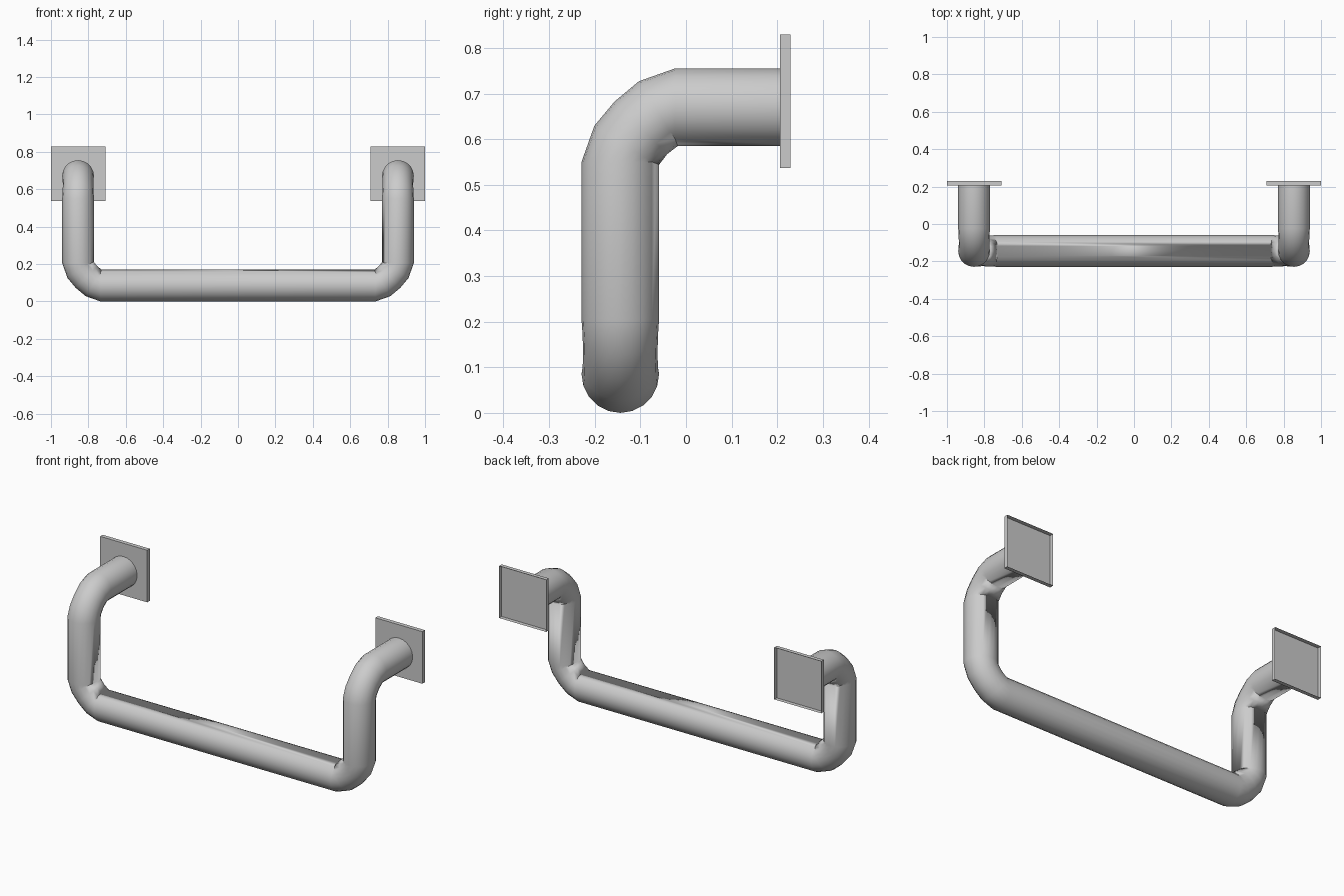
import bpy, bmesh, math
from mathutils import Vector

if "Cube" in bpy.data.objects:
    bpy.data.objects.remove(bpy.data.objects["Cube"])

R, BEND, SIDES, STEPS = 0.085, 0.12, 20, 4
X, Y, Z_LOW, Z_TOP, Y_WALL = 0.855, -0.144, 0.085, 0.67, 0.206


def finish(name, bm):
    me = bpy.data.meshes.new(name)
    bm.to_mesh(me)
    bm.free()
    ob = bpy.data.objects.new(name, me)
    bpy.context.collection.objects.link(ob)
    return ob


def bend_rings(a, corner, b):
    """Centre, tangent and radius of each ring around one rounded corner."""
    d0, d1 = (corner - a).normalized(), (b - corner).normalized()
    p0, p3 = corner - d0 * BEND, corner + d1 * BEND
    p1, p2 = p0 + d0 * BEND * 0.33, p3 - d1 * BEND * 0.33
    rings = []
    for i in range(STEPS + 1):
        t = i / STEPS
        s = 1 - t
        pos = p0*s**3 + p1*3*s*s*t + p2*3*s*t*t + p3*t**3
        tan = (p1-p0)*s*s + (p2-p1)*2*s*t + (p3-p2)*t*t
        rings.append((pos, tan.normalized(), R * (1 - 0.04 * math.sin(math.pi * t))))
    return rings


# Bent tube: wall, down, across, up, wall
path = [Vector(p) for p in ((-X, Y_WALL, Z_TOP), (-X, Y, Z_TOP), (-X, Y, Z_LOW),
                            (X, Y, Z_LOW), (X, Y, Z_TOP), (X, Y_WALL, Z_TOP))]
rings = [(path[0], Vector((0, -1, 0)), R)]
for a, c, b in zip(path, path[1:], path[2:]):
    rings += bend_rings(a, c, b)
rings.append((path[-1], Vector((0, 1, 0)), R))

bm = bmesh.new()
side, last_tan, loops = Vector((1, 0, 0)), rings[0][1], []
for pos, tan, rad in rings:
    side = last_tan.rotation_difference(tan) @ side   # carry frame along without twist
    up, last_tan = tan.cross(side), tan
    angles = [2 * math.pi * i / SIDES for i in range(SIDES)]
    loops.append([bm.verts.new(pos + rad * (math.cos(q) * side + math.sin(q) * up))
                  for q in angles])
for l0, l1 in zip(loops, loops[1:]):
    for i in range(SIDES):
        j = (i + 1) % SIDES
        bm.faces.new((l0[i], l0[j], l1[j], l1[i]))
bmesh.ops.recalc_face_normals(bm, faces=bm.faces[:])
for f in bm.faces:
    f.smooth = True
finish("handle_tube", bm)

# Square mounting plates, open at the back
for name, sx in (("left_plate", -1), ("right_plate", 1)):
    bm = bmesh.new()
    bmesh.ops.create_cube(bm, size=1)
    bmesh.ops.scale(bm, vec=(0.292, 0.023, 0.292), verts=bm.verts[:])
    bmesh.ops.delete(bm, geom=[f for f in bm.faces if f.normal.y > 0.5], context='FACES')
    ob = finish(name, bm)
    ob.location = (sx * 0.854, Y_WALL + 0.0115, 0.683)
